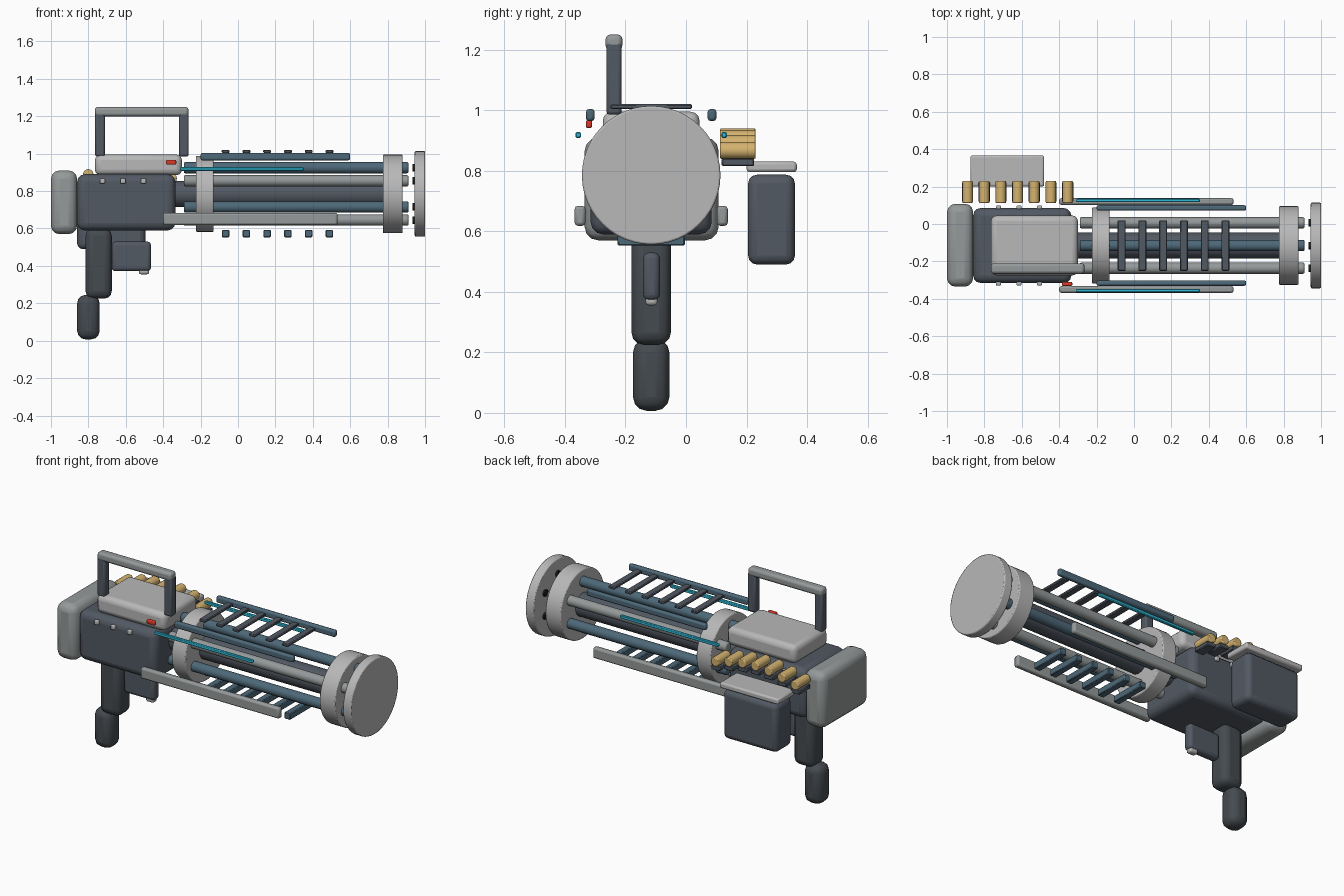
import bpy, math

if "Cube" in bpy.data.objects:
    bpy.data.objects.remove(bpy.data.objects["Cube"])

CY, CZ = -0.115, 0.785          # barrel axis


def material(name, rgb):
    m = bpy.data.materials.new(name)
    m.diffuse_color = (*rgb, 1)
    m.use_nodes = True
    m.node_tree.nodes["Principled BSDF"].inputs["Base Color"].default_value = m.diffuse_color
    return m


DARK = material("dark_slate", (0.085, 0.10, 0.125))
BLACK = material("grip_black", (0.06, 0.07, 0.08))
BLUE = material("blue_steel", (0.075, 0.14, 0.19))
MID = material("mid_grey", (0.30, 0.32, 0.32))
LIGHT = material("light_grey", (0.48, 0.48, 0.48))
BRASS = material("brass", (0.66, 0.45, 0.16))
CYAN = material("cyan_strip", (0.03, 0.50, 0.70))
RED = material("red_button", (0.70, 0.04, 0.02))
BORE = material("bore_black", (0.01, 0.01, 0.012))


def finish(o, name, mat, bevel, segments):
    o.name = name
    o.data.materials.append(mat)
    if bevel:
        b = o.modifiers.new("bevel", 'BEVEL')
        b.width, b.segments = bevel, segments
        b.limit_method, b.angle_limit = 'ANGLE', math.radians(40)
    bpy.ops.object.shade_smooth_by_angle(angle=math.radians(30))
    return o


def box(name, x, y, z, mat, bevel=0.0, segments=3):
    """Box from (min, max) ranges."""
    bpy.ops.mesh.primitive_cube_add(size=1, location=[sum(r) / 2 for r in (x, y, z)])
    o = bpy.context.object
    o.scale = [r[1] - r[0] for r in (x, y, z)]
    bpy.ops.object.transform_apply(location=False, rotation=False, scale=True)
    return finish(o, name, mat, bevel, segments)


def rod(name, axis, span, a, b, r, mat, bevel=0.0, sides=24):
    """Cylinder along x (a=y, b=z) or y (a=x, b=z)."""
    mid = sum(span) / 2
    loc = (mid, a, b) if axis == 'x' else (a, mid, b)
    rot = (0, math.pi / 2, 0) if axis == 'x' else (math.pi / 2, 0, 0)
    bpy.ops.mesh.primitive_cylinder_add(vertices=sides, radius=r, depth=span[1] - span[0],
                                        location=loc, rotation=rot)
    return finish(bpy.context.object, name, mat, bevel, 2)


def around(y, w):
    return (y - w / 2, y + w / 2)


# Body, stock and top cover
box("receiver", (-0.86, -0.335), (-0.315, 0.085), (0.59, 0.89), DARK, 0.04)
box("stock", (-1.0, -0.86), (-0.335, 0.108), (0.57, 0.91), MID, 0.045)
box("top_cover", (-0.765, -0.30), (-0.275, 0.045), (0.885, 0.995), LIGHT, 0.03)

# Carry handle
for n, x in (("rear", -0.738), ("front", -0.29)):
    box(f"handle_post_{n}", around(x, 0.052), around(-0.238, 0.05), (0.985, 1.225), DARK, 0.01, 2)
box("handle_bar", (-0.765, -0.265), around(-0.238, 0.056), (1.2, 1.25), MID, 0.016)

# Grip and trigger
box("upper_grip", (-0.815, -0.675), (-0.18, -0.05), (0.225, 0.6), BLACK, 0.04)
box("lower_grip", (-0.86, -0.74), (-0.175, -0.055), (0.007, 0.245), BLACK, 0.045)
box("trigger_guard", (-0.675, -0.465), (-0.142, -0.086), (0.372, 0.53), DARK, 0.02)
box("trigger", (-0.53, -0.475), (-0.134, -0.094), (0.355, 0.41), LIGHT, 0.012)

# Rotating barrel cluster
rod("core_shaft", 'x', (-0.36, 0.79), CY, CZ, 0.07, DARK, 0.008, 32)
rod("rear_ring", 'x', (-0.225, -0.13), CY, CZ, 0.203, LIGHT, 0.006, 48)
rod("front_clamp", 'x', (0.775, 0.88), CY, CZ, 0.21, LIGHT, 0.006, 48)
rod("muzzle_disc", 'x', (0.945, 1.0), CY, CZ, 0.229, LIGHT, 0.006, 48)
for i in range(6):
    a = math.radians(90 + 60 * i)
    y, z = CY + 0.14 * math.cos(a), CZ + 0.14 * math.sin(a)
    rod(f"barrel_{i}", 'x', (-0.29, 0.912), y, z, 0.03, MID if i % 2 else BLUE, 0.008)
    rod(f"bore_{i}", 'x', (0.934, 0.946), y, z, 0.02, BORE)

# Side rails, light strips, upper rails and screws on both sides
for n, s in (("front", -1), ("back", 1)):
    box(f"side_rail_{n}", (-0.40, 0.532), around(CY + s * 0.235, 0.036), (0.618, 0.684), MID, 0.011, 2)
    box(f"light_strip_{n}", (-0.31, 0.352), around(CY + s * 0.241, 0.018), (0.908, 0.928), CYAN, 0.004, 1)
    box(f"upper_rail_{n}", (-0.20, 0.60), around(CY + s * 0.201, 0.029), (0.964, 1.004), BLUE, 0.01, 2)
    for i in range(3):
        x = -0.725 + 0.11 * i
        box(f"screw_{n}_{i}", around(x, 0.028), around(CY + s * 0.204, 0.02), (0.84, 0.868), LIGHT, 0.006, 2)

# Cooling slats above and below the barrels
for i in range(6):
    x = -0.066 + 0.111 * i
    box(f"top_slat_{i}", around(x, 0.042), (-0.25, 0.02), (1.004, 1.02), DARK, 0.004, 1)
    box(f"bottom_slat_{i}", around(x, 0.04), (-0.226, -0.004), (0.553, 0.592), BLUE, 0.004, 1)

# Red button
box("red_button", (-0.385, -0.33), (-0.331, -0.31), (0.941, 0.967), RED, 0.006, 2)

# Ammunition box and arched feed belt
box("ammo_box", (-0.86, -0.495), (0.205, 0.36), (0.49, 0.787), DARK, 0.03)
box("ammo_lid", (-0.875, -0.48), (0.2, 0.366), (0.795, 0.83), LIGHT, 0.01, 2)
for i in range(7):
    x = -0.89 + 0.0892 * i
    z = 0.867 + 0.045 * math.sin(math.pi * i / 6)
    rod(f"cartridge_{i}", 'y', (0.112, 0.23), x, z, 0.028, BRASS, 0.005, 16)
    box(f"belt_link_{i}", around(x, 0.06), (0.118, 0.225), (z - 0.052, z - 0.026), DARK, 0.004, 1)
